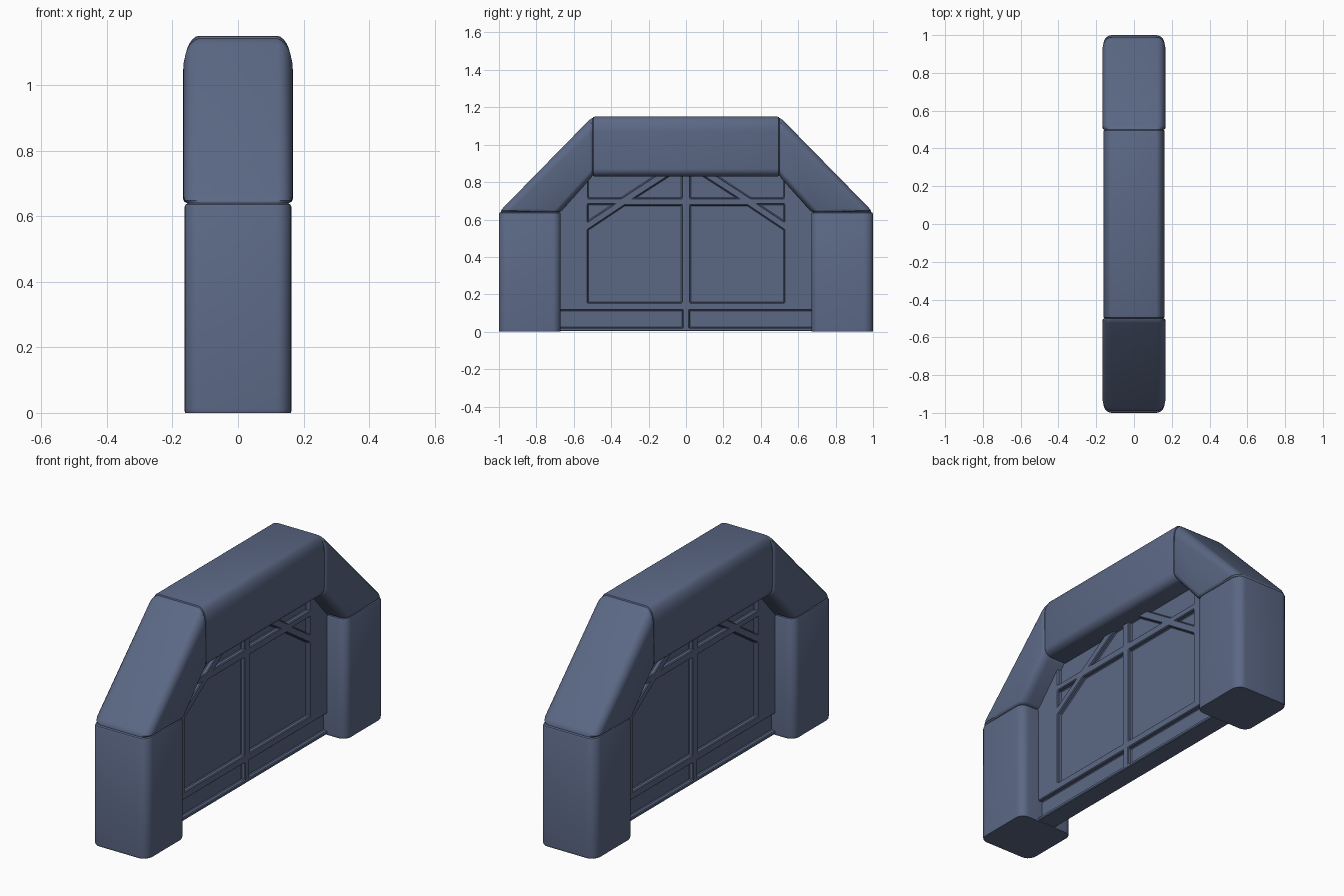
import bpy, bmesh, math
from mathutils import Vector

if "Cube" in bpy.data.objects:
    bpy.data.objects.remove(bpy.data.objects["Cube"])

steel = bpy.data.materials.new("slate blue")
steel.diffuse_color = (0.105, 0.138, 0.235, 1)
steel.use_nodes = True
steel.node_tree.nodes["Principled BSDF"].inputs["Base Color"].default_value = steel.diffuse_color


def finish(name, bm, smooth):
    bmesh.ops.recalc_face_normals(bm, faces=bm.faces)
    mesh = bpy.data.meshes.new(name)
    bm.to_mesh(mesh)
    bm.free()
    mesh.materials.append(steel)
    obj = bpy.data.objects.new(name, mesh)
    bpy.context.collection.objects.link(obj)
    if smooth:
        bpy.context.view_layer.objects.active = obj
        obj.select_set(True)
        bpy.ops.object.shade_smooth_by_angle(angle=math.radians(35))
        obj.select_set(False)
    return obj


def section(inner, outer, half, round_out, round_in, inset):
    """Rounded rectangle spanning x and the line from inner to outer point."""
    inner, outer = Vector(inner), Vector(outer)
    depth = (outer - inner).length
    rx, steps, ring = 0.045, 6, []
    corners = ((1, 1, 0), (-1, 1, 90), (-1, 0, 180), (1, 0, 270))
    for sx, top, start in corners:
        rt = (round_out if top else round_in) * depth
        cx = sx * (half - rx)
        ct = depth - rt if top else rt
        for i in range(steps + 1):
            a = math.radians(start + 90 * i / steps)
            x = cx + rx * math.cos(a)
            t = ct + rt * math.sin(a)
            x *= 1 - inset / half
            t = depth / 2 + (t - depth / 2) * (1 - 2 * inset / depth)
            p = inner + (outer - inner) * (t / depth)
            ring.append((x, p.x, p.y))
    return ring


def padded_segment(name, a, b, half, inset_a, inset_b):
    """Loft between two mitred stations, with softened ends."""
    bm = bmesh.new()
    rings = []
    length = (Vector(b[0]) - Vector(a[0])).length
    soft = 0.012 / length
    for f, inset in ((0, inset_a), (soft * .35, inset_a * .3), (soft, 0),
                     (1 - soft, 0), (1 - soft * .35, inset_b * .3), (1, inset_b)):
        inner = Vector(a[0]).lerp(Vector(b[0]), f)
        outer = Vector(a[1]).lerp(Vector(b[1]), f)
        r_out = a[2] + (b[2] - a[2]) * f
        rings.append([bm.verts.new(p) for p in section(inner, outer, half, r_out, 0.13, inset)])
    n = len(rings[0])
    for r0, r1 in zip(rings, rings[1:]):
        for i in range(n):
            bm.faces.new((r0[i], r0[(i + 1) % n], r1[(i + 1) % n], r1[i]))
    bm.faces.new(rings[0])
    bm.faces.new(rings[-1])
    return finish(name, bm, True)


# Surround: stations are (inner y,z), (outer y,z), outer rounding fraction
def stations(s):
    return [((s * .67, 0), (s * 1, 0), .16),
            ((s * .67, .64), (s * 1, .64), .16),
            ((s * .5, .83), (s * .5, 1.15), .26)]


for s, side in ((-1, "front"), (1, "back")):
    base, knee, top = stations(s)
    padded_segment(side + "_post", base, knee, .163, .002, .011)
    padded_segment(side + "_diagonal", knee, top, .167, .011, .008)
padded_segment("top_beam", stations(-1)[2], stations(1)[2], .162, .008, .008)


def prism(bm, outline, x0, x1):
    lo = [bm.verts.new((x0, y, z)) for y, z in outline]
    hi = [bm.verts.new((x1, y, z)) for y, z in outline]
    n = len(outline)
    bm.faces.new(lo)
    bm.faces.new(hi)
    for i in range(n):
        bm.faces.new((lo[i], lo[(i + 1) % n], hi[(i + 1) % n], hi[i]))


# Door slab filling the opening
FACE, RECESS = 0.055, 0.033
bm = bmesh.new()
prism(bm, [(-.72, .004), (.72, .004), (.72, .66), (.54, .88), (-.54, .88), (-.72, .66)], -FACE, FACE)
door = finish("double_door", bm, False)

# Sunken panels: main, kick plate, and fields around the brace
panels = [
    [(.022, .155), (.525, .155), (.525, .545), (.33, .675), (.022, .675)],
    [(.018, .022), (.70, .022), (.70, .115), (.018, .115)],
    [(.525, .59), (.525, .682), (.385, .682)],
    [(.022, .715), (.275, .715), (.065, .85), (.022, .85)],
    [(.345, .715), (.525, .715), (.525, .85), (.138, .85)],
]
bm = bmesh.new()
for outline in panels:
    for s in (-1, 1):
        for face in (-1, 1):
            prism(bm, [(s * y, z) for y, z in outline], face * RECESS, face * .1)
cutter = finish("panel_cutter", bm, False)
cutter.hide_render = True

cut = door.modifiers.new("panels", 'BOOLEAN')
cut.operation = 'DIFFERENCE'
cut.solver = 'EXACT'
cut.object = cutter
bpy.context.view_layer.objects.active = door
bpy.ops.object.modifier_apply(modifier=cut.name)
bpy.data.objects.remove(cutter)

# Softened panel edges
soft = door.modifiers.new("soft_edges", 'BEVEL')
soft.width = 0.004
soft.segments = 1
soft.limit_method = 'ANGLE'
